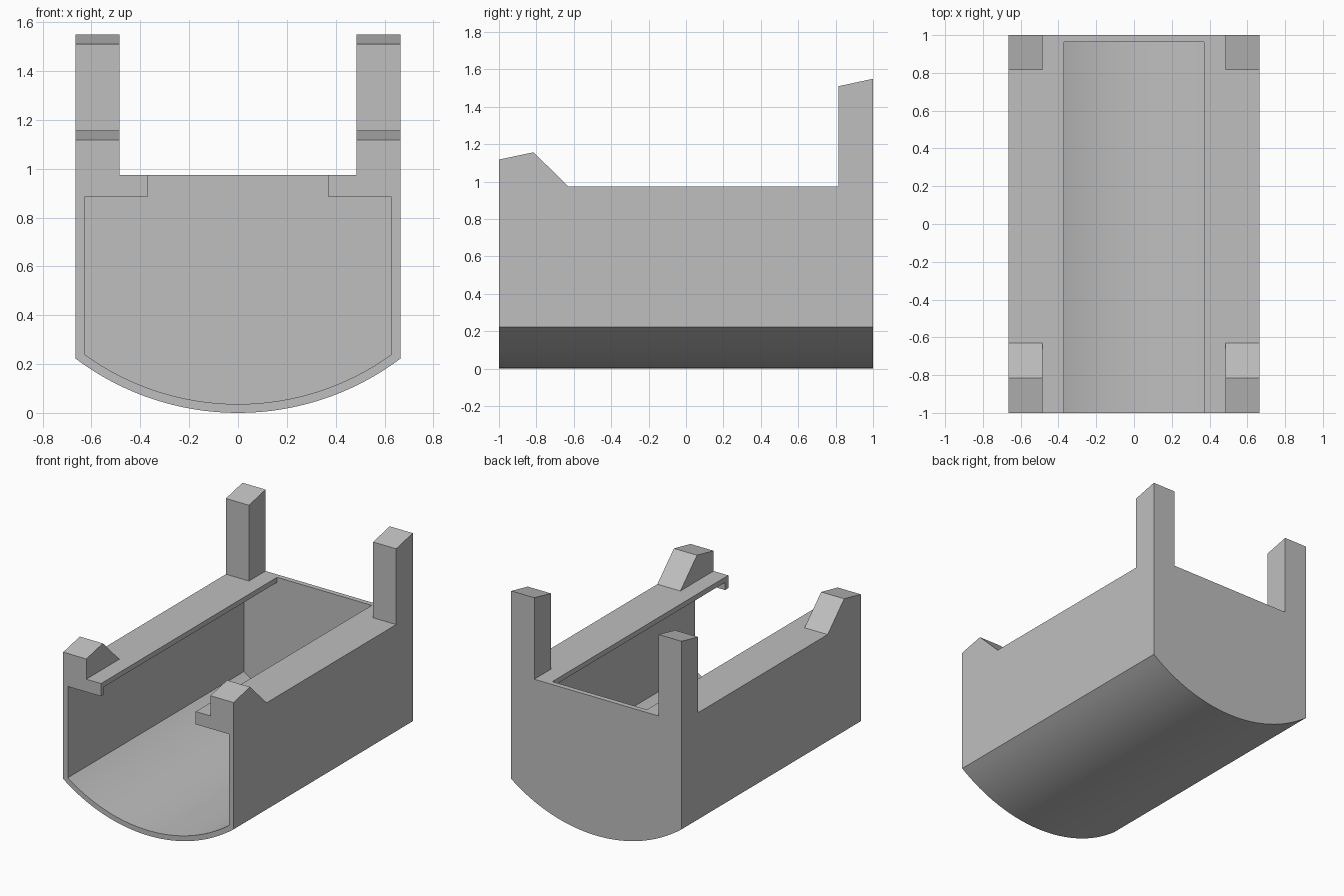
import bpy, bmesh, math
from mathutils import Vector

cube = bpy.data.objects.get("Cube")
if cube:
    bpy.data.objects.remove(cube, do_unlink=True)

grey = bpy.data.materials.new("light grey")
grey.use_nodes = True
COLOUR = (0.52, 0.52, 0.52, 1)
grey.diffuse_color = COLOUR
grey.node_tree.nodes["Principled BSDF"].inputs["Base Color"].default_value = COLOUR

HALF_W, RIM, WALL = 0.665, 0.975, 0.036
SIDE_Z = 0.222                                     # where side walls meet the belly
RADIUS = (HALF_W**2 + SIDE_Z**2) / (2 * SIDE_Z)    # belly arc radius


def prism(name, profile, offset, smooth=False):
    """Extrude a closed 3D outline along an offset."""
    bm = bmesh.new()
    face = bm.faces.new([bm.verts.new(p) for p in profile])
    extruded = bmesh.ops.extrude_face_region(bm, geom=[face], use_keep_orig=True)
    moved = [g for g in extruded["geom"] if isinstance(g, bmesh.types.BMVert)]
    bmesh.ops.translate(bm, verts=moved, vec=Vector(offset))
    bmesh.ops.recalc_face_normals(bm, faces=bm.faces)
    mesh = bpy.data.meshes.new(name)
    bm.to_mesh(mesh)
    bm.free()
    mesh.materials.append(grey)
    obj = bpy.data.objects.new(name, mesh)
    bpy.context.collection.objects.link(obj)
    if smooth:
        bpy.ops.object.select_all(action="DESELECT")
        obj.select_set(True)
        bpy.context.view_layer.objects.active = obj
        bpy.ops.object.shade_smooth_by_angle(angle=math.radians(20))
    return obj


def belly(half_width, radius, steps=32):
    """Shallow arc from -x to +x, as (x, z) points."""
    a = math.asin(half_width / radius)
    angles = [a * (2 * i / steps - 1) for i in range(steps + 1)]
    return [(radius * math.sin(t), RADIUS - radius * math.cos(t)) for t in angles]


# Trough: curved floor, side walls and thin inward lips
SLOT, INNER = 0.37, HALF_W - WALL
outer = belly(HALF_W, RADIUS)
inner = belly(INNER, RADIUS - WALL)
lip = [(HALF_W, RIM), (SLOT, RIM), (SLOT, RIM - WALL), (INNER, RIM - WALL)]
section = outer + lip + inner[::-1] + [(-x, z) for x, z in lip[::-1]]
prism("trough", [(x, -1, z) for x, z in section], (0, 2 - WALL, 0), True)

# Back wall closes the full section
wall = outer + [(HALF_W, RIM), (-HALF_W, RIM)]
prism("back_wall", [(x, 1 - WALL, z) for x, z in wall], (0, WALL, 0), True)

# Corner posts as (y, z) side outlines, and ribs under the front of the lips
POST_IN = 0.485
back_post = [(0.815, RIM), (1, RIM), (1, 1.55), (0.815, 1.51)]
front_post = [(-1, RIM), (-0.63, RIM), (-0.815, 1.157), (-1, 1.118)]
rib = [(-1, 0.885), (-1 + WALL, 0.885), (-1 + WALL, RIM - WALL), (-1, RIM - WALL)]
for side, s in (("left", 1), ("right", -1)):
    for name, outline, x0, x1 in (
        ("back_post", back_post, POST_IN, HALF_W),
        ("front_post", front_post, POST_IN, HALF_W),
        ("front_rib", rib, SLOT, INNER),
    ):
        prism(f"{name}_{side}", [(s * x0, y, z) for y, z in outline], (s * (x1 - x0), 0, 0))
